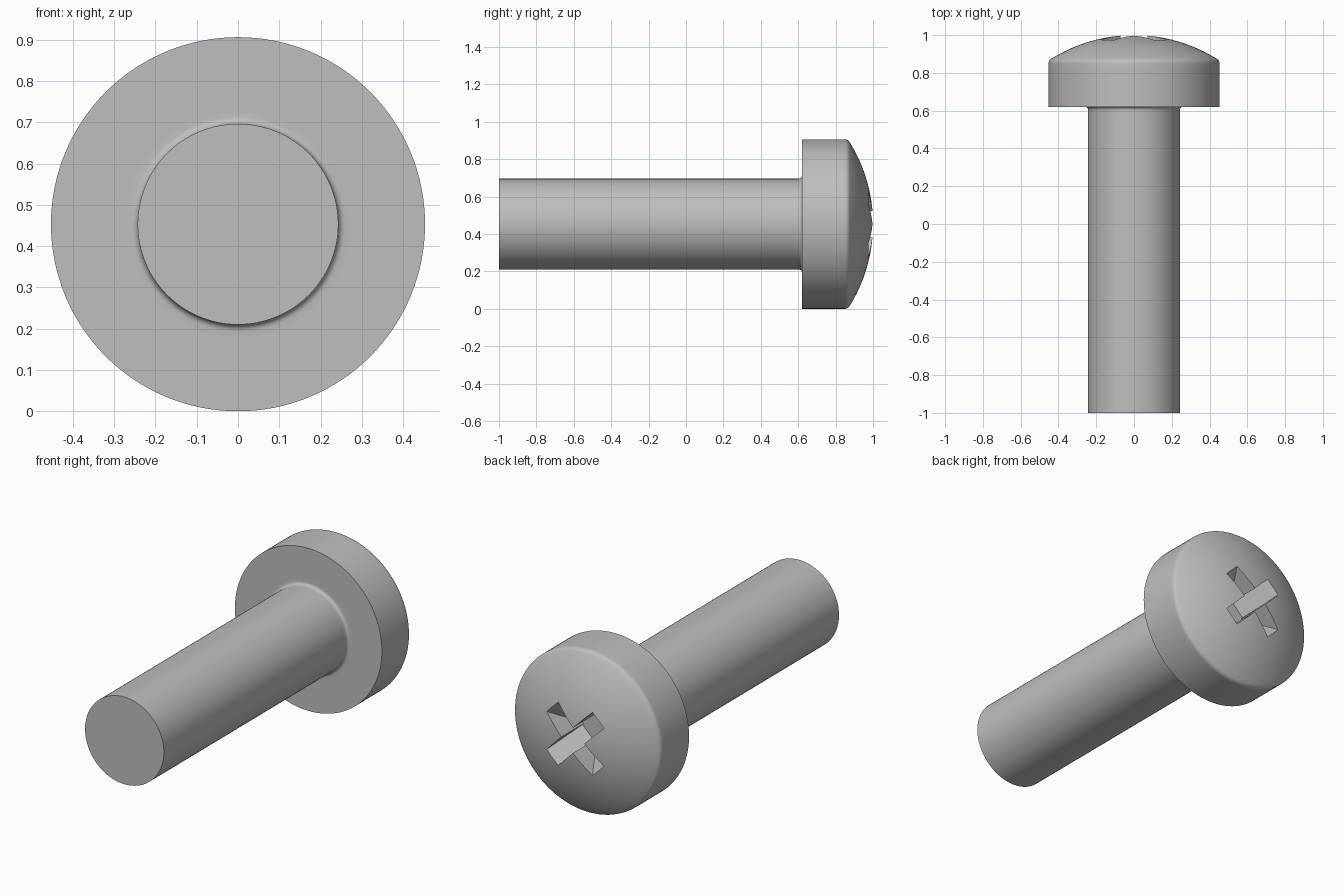
import bpy, bmesh, math
from mathutils import Matrix, Vector

if "Cube" in bpy.data.objects:
    bpy.data.objects.remove(bpy.data.objects["Cube"], do_unlink=True)

HEAD_R, SHAFT_R = 0.453, 0.243
HEAD_Y = 0.62            # underside of the head
DOME_R, ROUND = 0.83, 0.03
CENTRE = Vector((0, 0, HEAD_R))

steel = bpy.data.materials.new("steel_grey")
steel.use_nodes = True
steel.diffuse_color = (0.52, 0.52, 0.52, 1)
steel.node_tree.nodes["Principled BSDF"].inputs["Base Color"].default_value = (0.52, 0.52, 0.52, 1)


def make_object(name, bm):
    bmesh.ops.recalc_face_normals(bm, faces=bm.faces)
    mesh = bpy.data.meshes.new(name)
    bm.to_mesh(mesh)
    bm.free()
    mesh.materials.append(steel)
    obj = bpy.data.objects.new(name, mesh)
    bpy.context.collection.objects.link(obj)
    return obj


def arc(r, y, radius, start, end, steps):
    angles = [math.radians(start + (end - start) * i / steps) for i in range(steps + 1)]
    return [(r + radius * math.cos(a), y + radius * math.sin(a)) for a in angles]


def screw_profile():
    """Radius and y position from shaft tip to dome apex."""
    fillet = 0.017
    points = [(0, -1), (SHAFT_R, -1), (SHAFT_R, HEAD_Y - 2 * fillet)]
    points += arc(SHAFT_R + fillet, HEAD_Y - fillet, fillet, 180, 90, 5)
    points += [(SHAFT_R + 2 * fillet, HEAD_Y), (HEAD_R, HEAD_Y)]
    # rounded rim, tangent to both the head side and the dome
    rim_r = HEAD_R - ROUND
    dome_y = 1 - DOME_R
    rim_y = dome_y + math.sqrt((DOME_R - ROUND) ** 2 - rim_r ** 2)
    tangent = math.degrees(math.atan2(rim_y - dome_y, rim_r))
    points += [(HEAD_R, rim_y - ROUND)]
    points += arc(rim_r, rim_y, ROUND, 0, tangent, 6)
    points += arc(0, dome_y, DOME_R, tangent, 90, 16)[1:-1]
    return points + [(0, 1)]


# Screw body: shaft and domed head turned as one piece
bm = bmesh.new()
verts = [bm.verts.new(CENTRE + Vector((r, y, 0))) for r, y in screw_profile()]
edges = [bm.edges.new(pair) for pair in zip(verts, verts[1:])]
bmesh.ops.spin(bm, geom=verts + edges, cent=CENTRE, axis=(0, 1, 0),
               angle=math.tau, steps=128, use_duplicate=False)
bmesh.ops.remove_doubles(bm, verts=bm.verts, dist=0.0001)
screw = make_object("screw", bm)


def recess_arm(angle):
    """Slot with sloping ends that taper towards the bottom."""
    bm = bmesh.new()
    for y in (0.8, 1.05):
        half_length = 0.2 + 0.8 * (y - 0.975)
        for sx in (-1, 1):
            for sz in (-1, 1):
                bm.verts.new((sx * half_length, y, sz * 0.05))
    bmesh.ops.convex_hull(bm, input=bm.verts)
    turn = Matrix.Translation(CENTRE) @ Matrix.Rotation(math.radians(angle), 4, 'Y')
    bmesh.ops.transform(bm, matrix=turn, verts=bm.verts)
    cutter = make_object("recess_cutter", bm)
    cutter.hide_render = True
    return cutter


# Cross recess cut into the dome
bpy.ops.object.select_all(action='DESELECT')
bpy.context.view_layer.objects.active = screw
screw.select_set(True)
for angle in (45, -45):
    cutter = recess_arm(angle)
    cut = screw.modifiers.new("recess", 'BOOLEAN')
    cut.operation = 'DIFFERENCE'
    cut.solver = 'EXACT'
    cut.object = cutter
    bpy.ops.object.modifier_apply(modifier=cut.name)
    bpy.data.objects.remove(cutter, do_unlink=True)

bpy.ops.object.shade_smooth_by_angle(angle=math.radians(30))
